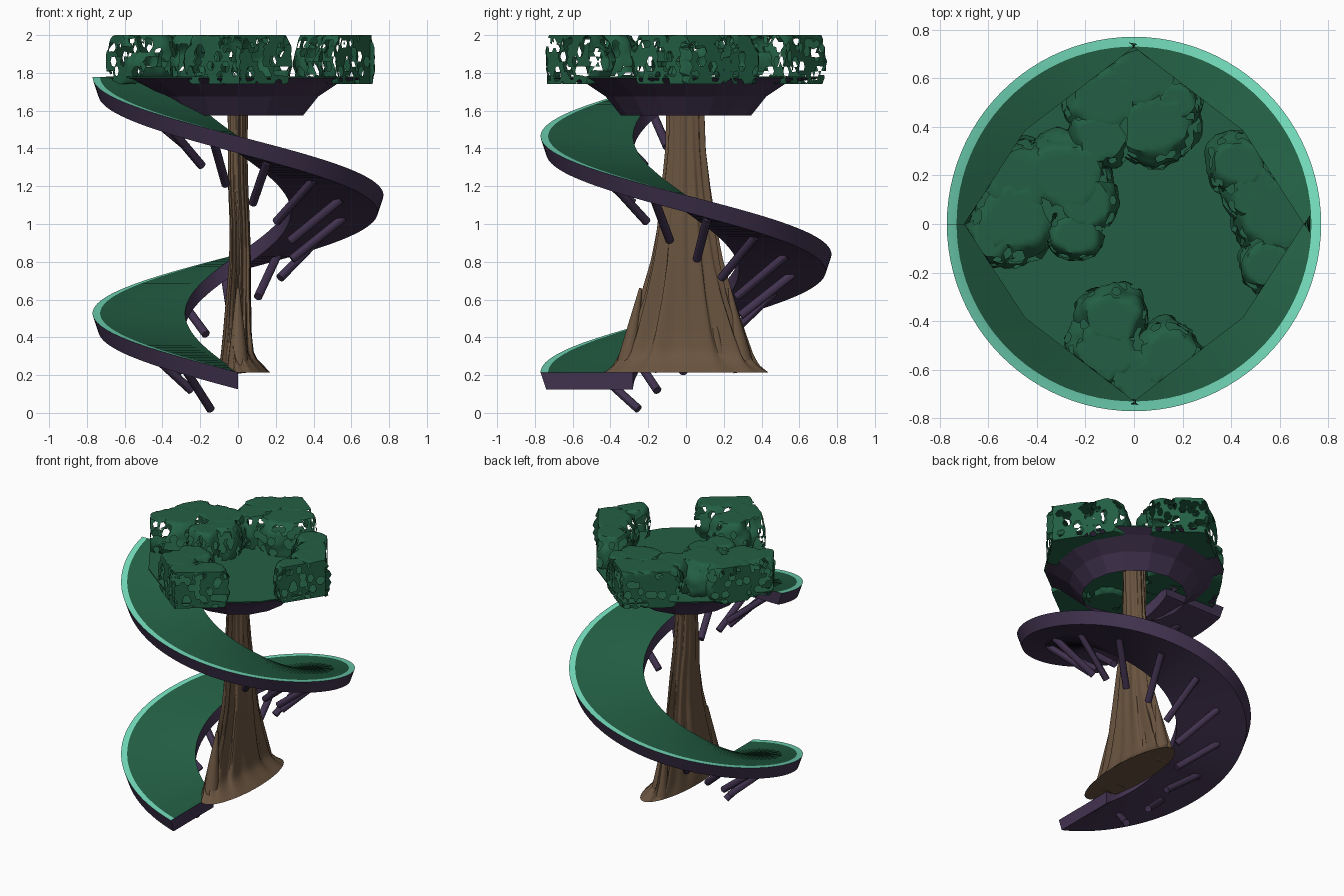
import bpy, bmesh, math, random
from mathutils import Vector, noise

if "Cube" in bpy.data.objects:
    bpy.data.objects.remove(bpy.data.objects["Cube"])

random.seed(3)


def material(name, rgb):
    m = bpy.data.materials.new(name)
    m.diffuse_color = (*rgb, 1)
    m.use_nodes = True
    m.node_tree.nodes["Principled BSDF"].inputs["Base Color"].default_value = m.diffuse_color
    return m


GREEN = material("leaf green", (0.0168, 0.114, 0.058))
TEAL = material("pale teal", (0.171, 0.70, 0.49))
PURPLE = material("dark purple", (0.053, 0.032, 0.078))
BROWN = material("bark brown", (0.144, 0.089, 0.051))


def finish(name, bm, mats, smooth=None):
    bmesh.ops.recalc_face_normals(bm, faces=bm.faces)
    me = bpy.data.meshes.new(name)
    bm.to_mesh(me)
    bm.free()
    ob = bpy.data.objects.new(name, me)
    bpy.context.collection.objects.link(ob)
    for m in mats:
        me.materials.append(m)
    if smooth:
        bpy.ops.object.select_all(action='DESELECT')
        ob.select_set(True)
        bpy.context.view_layer.objects.active = ob
        bpy.ops.object.shade_smooth_by_angle(angle=math.radians(smooth))
    return ob


def loft(bm, rings, closed=True, caps=(True, True), mat_rule=lambda j: 0, cap_mat=0):
    vs = [[bm.verts.new(p) for p in ring] for ring in rings]
    n = len(vs[0])
    for a, b in zip(vs, vs[1:]):
        for j in range(n):
            k = (j + 1) % n
            bm.faces.new((a[j], a[k], b[k], b[j])).material_index = mat_rule(j)
    for ring, on in ((vs[0], caps[0]), (vs[-1], caps[1])):
        if on:
            bm.faces.new(ring).material_index = cap_mat


def ramp_top(s):            # height of the ramp after s degrees of climb
    return 0.215 + 0.3125 * s / 90


def ramp_point(s, r, z):    # the ramp climbs clockwise from the front
    a = math.radians(-90 - s)
    return Vector((r * math.cos(a), r * math.sin(a), z))


# Spiral ramp: green walkway, teal outer rim, purple sides and underside
SECTION = [(0.28, 0), (0.73, 0), (0.77, 0), (0.74, -0.09), (0.28, -0.09)]
bm = bmesh.new()
loft(bm, [[ramp_point(s, r, ramp_top(s) + dz) for r, dz in SECTION]
          for s in [450 * i / 120 for i in range(121)]],
     mat_rule=lambda j: (0, 1, 2, 2, 2)[j], cap_mat=2)
finish("spiral_ramp", bm, [GREEN, TEAL, PURPLE], 30)


def tube(bm, p, q, r0, r1, sides):
    d = (q - p).normalized()
    u = d.orthogonal().normalized()
    w = d.cross(u)
    loft(bm, [[c + r * (u * math.cos(t) + w * math.sin(t))
               for t in [2 * math.pi * i / sides for i in range(sides)]]
              for c, r in ((p, r0), (q, r1))])


# Slanted struts beneath the ramp
bm = bmesh.new()
for i in range(15):
    s = 30 + 400 * i / 14
    tube(bm, ramp_point(s, 0.29, ramp_top(s) - 0.30),
         ramp_point(s, 0.57, ramp_top(s) - 0.08), 0.023, 0.023, 12)
finish("ramp_struts", bm, [PURPLE], 30)

# Trunk, broad in y and thin in x: (z, centre x, x radius, y radius, flute depth)
TRUNK = [(0.215, 0.035, 0.135, 0.435, 0.0), (0.25, 0.02, 0.115, 0.385, 0.03),
         (0.30, 0.0, 0.085, 0.34, 0.07), (0.42, 0.0, 0.07, 0.285, 0.11),
         (0.60, 0.005, 0.06, 0.225, 0.12), (0.80, 0.012, 0.052, 0.175, 0.12),
         (1.0, 0.01, 0.05, 0.145, 0.1), (1.2, 0.0, 0.05, 0.12, 0.1),
         (1.4, -0.003, 0.048, 0.10, 0.09), (1.77, 0.0, 0.052, 0.09, 0.08)]


def trunk_ring(z):
    for a, b in zip(TRUNK, TRUNK[1:]):
        if z <= b[0] + 1e-6:
            break
    f = (z - a[0]) / (b[0] - a[0])
    _, cx, rx, ry, fl = [p + (q - p) * f for p, q in zip(a, b)]
    ring = []
    for i in range(112):
        t = 2 * math.pi * i / 112
        k = 1 + fl * (math.cos(14 * t + 1.5 * z) * 0.7 + 0.6 * math.sin(9 * t - 2 * z))
        ring.append((cx + rx * k * math.cos(t), ry * k * math.sin(t), z))
    return ring


bm = bmesh.new()
loft(bm, [trunk_ring(0.215 + 1.555 * i / 44) for i in range(45)])
finish("trunk", bm, [BROWN], 50)

# Pointed roots leaning on the trunk
bm = bmesh.new()
for x, y0, y1, z, r in ((0, 0.23, 0.31, 0.66, 0.06), (0, -0.24, -0.32, 0.66, 0.06),
                        (0.03, 0.13, 0.19, 0.62, 0.045), (-0.03, -0.12, -0.2, 0.6, 0.045),
                        (0.04, -0.08, -0.1, 0.7, 0.04), (-0.04, 0.06, 0.1, 0.66, 0.04)):
    tube(bm, Vector((x, y1, 0.22)), Vector((x * 0.9, y0, z)), r, 0.008, 14)
finish("roots", bm, [BROWN], 50)

# Plan of the platform: eight corners, longest along the axes
CORNERS = [Vector((0.70, 0)), Vector((0.45, 0.385)), Vector((0, 0.73))]
PLANES = []
for p, q in zip(CORNERS, CORNERS[1:]):
    n = Vector((q.y - p.y, p.x - q.x)).normalized()
    PLANES.append((n, n.dot(p)))


def plan_radius(t):
    d = Vector((abs(math.cos(t)), abs(math.sin(t))))
    return min(c / n.dot(d) for n, c in PLANES)


# Flared bowl under the platform, open at the bottom
diag = math.atan2(0.385, 0.45)
quarter = [0, diag / 2, diag, (diag + math.pi / 2) / 2]
angles = quarter + [math.pi / 2] + [math.pi - a for a in quarter[::-1]]
angles += [a + math.pi for a in angles[1:-1]]


def plan_ring(r, z):
    return [((r or plan_radius(t)) * math.cos(t), (r or plan_radius(t)) * math.sin(t), z)
            for t in angles]


bm = bmesh.new()
loft(bm, [plan_ring(r, z) for r, z in ((0.345, 1.575), (0.425, 1.675), (0.53, 1.745), (0, 1.775))],
     caps=(False, False))
finish("platform_bowl", bm, [PURPLE])

# Green platform floor
bm = bmesh.new()
loft(bm, [plan_ring(0, 1.772), plan_ring(0, 1.78)])
finish("platform_floor", bm, [GREEN])


# Foliage: bumpy ragged balls trimmed to the platform outline and a flat top
def foliage(name, balls):
    bm = bmesh.new()
    for idx, (x, y, r) in enumerate(balls):
        c = Vector((x, y, 1.86))
        ball = bmesh.ops.create_icosphere(bm, subdivisions=4, radius=1)["verts"]
        doomed = []
        for v in ball:
            d = v.co.normalized()
            p = c + d * r
            bump = 0.13 * noise.noise(p * 9) + 0.10 * noise.noise(p * 24)
            p = c + Vector((d.x, d.y, d.z * max(1, 0.19 / r))) * r * (1 + bump)
            hidden = any((p.xy - Vector((bx, by))).length < br * 0.82 and abs(p.z - 1.86) < 0.12
                         for j, (bx, by, br) in enumerate(balls) if j != idx)
            ragged = abs(d.z) < 0.6 and noise.noise(Vector((p.x * 22, p.y * 22, p.z * 50))) > 0.3
            sx, sy = math.copysign(1, p.x), math.copysign(1, p.y)
            q = Vector((abs(p.x), abs(p.y)))
            for n, lim in PLANES:
                q -= n * max(0, n.dot(q) - lim)
            v.co = (q.x * sx, q.y * sy, min(2.0, max(1.74, p.z)))
            if hidden or ragged:
                doomed.append(v)
        bmesh.ops.delete(bm, geom=doomed, context='VERTS')
    finish(name, bm, [GREEN], 40)


foliage("foliage_left", [(-0.5, 0.02, 0.19), (-0.28, 0.2, 0.19), (-0.48, 0.18, 0.18),
                         (-0.2, 0.08, 0.14), (-0.24, -0.04, 0.12), (-0.58, -0.04, 0.13)])
foliage("foliage_back", [(0.09, 0.41, 0.18), (-0.12, 0.52, 0.18), (0.03, 0.6, 0.17),
                         (-0.14, 0.36, 0.14), (0.17, 0.5, 0.11)])
foliage("foliage_right", [(0.6, 0.04, 0.2), (0.43, 0.25, 0.14), (0.56, -0.17, 0.13),
                          (0.5, 0.13, 0.14)])
foliage("foliage_front", [(-0.09, -0.39, 0.15), (-0.12, -0.52, 0.17), (0.13, -0.55, 0.16),
                          (0.02, -0.62, 0.15)])
